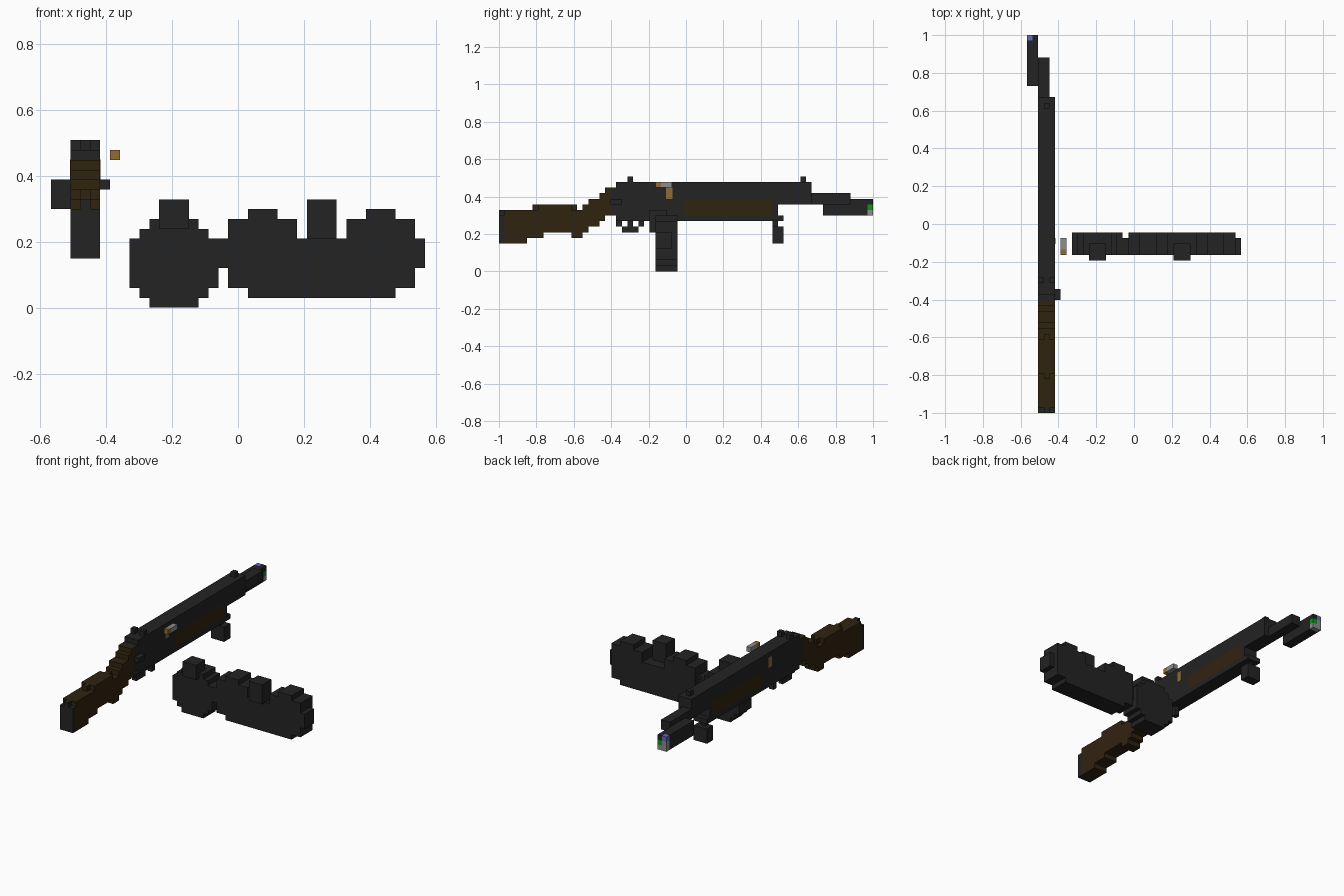
import bpy
import bmesh
from mathutils import Vector

if "Cube" in bpy.data.objects:
    bpy.data.objects.remove(bpy.data.objects["Cube"])

UNIT = 2 / 67                       # edge of one block
ORIGIN = Vector((-19 * UNIT, -1, 0))


def material(name, colour):
    mat = bpy.data.materials.new(name)
    mat.use_nodes = True
    mat.diffuse_color = (*colour, 1)
    shader = mat.node_tree.nodes["Principled BSDF"]
    shader.inputs["Base Color"].default_value = (*colour, 1)
    shader.inputs["Roughness"].default_value = 0.9
    return mat


steel = material("dark_steel", (.017, .017, .017))
wood = material("dark_wood", (.03, .017, .005))
brass = material("brass", (.27, .15, .04))
silver = material("silver_grey", (.27, .27, .27))
green = material("green", (.004, .3, .008))
blue = material("blue", (.13, .14, .5))


def blocks(name, mat, boxes, grow=0):
    """One object made of boxes, each given as x, y and z ranges in block units."""
    bm = bmesh.new()
    for spans in boxes:
        low = Vector([s[0] - grow for s in spans])
        high = Vector([s[1] + grow for s in spans])
        made = bmesh.ops.create_cube(bm, size=1)
        for v in made["verts"]:
            v.co = ORIGIN + UNIT * ((low + high) / 2 + v.co * (high - low))
    mesh = bpy.data.meshes.new(name)
    bm.to_mesh(mesh)
    bm.free()
    mesh.materials.append(mat)
    obj = bpy.data.objects.new(name, mesh)
    bpy.context.collection.objects.link(obj)
    return obj


def slab(x, profile):
    """Boxes of one x range from (y start, y end, z low, z high)."""
    return [(x, p[:2], p[2:]) for p in profile]


def layers(y, profile):
    """Boxes of one y range from (x start, x end, z low, z high)."""
    return [(p[:2], y, p[2:]) for p in profile]


BODY, MID = (2, 5), (3, 4)

# Shoulder stock with a dark butt plate
blocks("butt_plate", steel, slab(BODY, [(0, 1, 5, 10)]) + slab(MID, [(0, 1, 10, 11)]))
blocks("stock", wood, slab(BODY, [
    (1, 5, 5, 11), (5, 8, 6, 11), (8, 13, 7, 11), (13, 15, 6, 11),
    (15, 16, 7, 12), (16, 17, 8, 13), (17, 18, 8, 13),
    (18, 19, 9, 14), (19, 20, 10, 15)]) + slab(MID, [(6, 14, 11, 12)])
    + [((s, s + 1), (7, 13), (11, 12)) for s in (2, 4)])

# Receiver and the parts under it
blocks("receiver", steel, slab(BODY, [(20, 21, 10, 15), (21, 33, 9, 16)]))
blocks("trigger_guard", steel, slab(MID, [
    (21, 22, 8, 9), (22, 25, 7, 8), (25, 26, 8, 9), (27, 28, 7, 9)]))
blocks("trigger", steel, slab(MID, [(23, 24, 8, 9)]))
blocks("charging_handle", steel, [((5, 6), (20, 22), (12, 13))])
blocks("chamber_round", brass, [(BODY, (30, 31), (13, 15))], grow=.06)

# Barrel, handguard and foregrip
blocks("barrel_shroud", steel, slab(BODY, [(33, 49, 13, 16), (49, 56, 12, 16)]))
blocks("handguard", wood, slab(BODY, [(33, 49, 10, 13)]))
blocks("lower_rail", steel, slab(BODY, [(33, 49, 9, 10), (49, 50, 9, 12)]))
blocks("foregrip", steel, slab(BODY, [(49, 51, 5, 8), (50, 51, 9, 10)])
       + slab(MID, [(49, 50, 8, 9)]))
blocks("barrel", steel, [((2, 4), (56, 63), (12, 14))])

# Sights
blocks("rear_sight", steel, [((s, s + 1), (23, 24), (16, 17)) for s in (2, 4)])
blocks("front_sight", steel, slab(MID, [(54, 55, 16, 17)]))

# Muzzle piece with coloured end blocks
blocks("muzzle", steel, [((0, 2), (58, 66), (10, 13)), ((1, 2), (66, 67), (12, 13))])
blocks("muzzle_blue", blue, [((0, 1), (66, 67), (12, 13))])
blocks("muzzle_green", green, [((1, 2), (66, 67), (11, 12))])
blocks("muzzle_grey", silver, [((0, 1), (66, 67), (10, 12)), ((1, 2), (66, 67), (10, 11))])

# Loose cartridge
blocks("cartridge_case", brass, [((6, 7), (28, 29), (15, 16))])
blocks("cartridge_tip", silver, [((6, 7), (29, 31), (15, 16))])

# Round drum, joined to the wide double drum
DEPTH, SHALLOW, KNOB = (28, 32), (28, 31), (27, 30)
blocks("round_drum", steel, layers(DEPTH, [
    (10, 15, 0, 1), (9, 16, 1, 2), (8, 17, 2, 7), (9, 16, 7, 8), (10, 15, 8, 9)]))
blocks("drum_link", steel, layers(SHALLOW, [(17, 18, 4, 7)]))
blocks("double_drum", steel, layers(DEPTH, [
    (20, 35, 1, 2), (18, 37, 2, 7), (18, 25, 7, 9), (20, 23, 9, 10),
    (30, 37, 7, 9), (32, 35, 9, 10)]))
blocks("drum_end", steel, layers(SHALLOW, [(37, 38, 4, 7)]))
blocks("round_drum_feed", steel, layers(KNOB, [(11, 14, 8, 11)]))
blocks("double_drum_feed", steel, layers(KNOB, [(26, 29, 7, 11)]))
